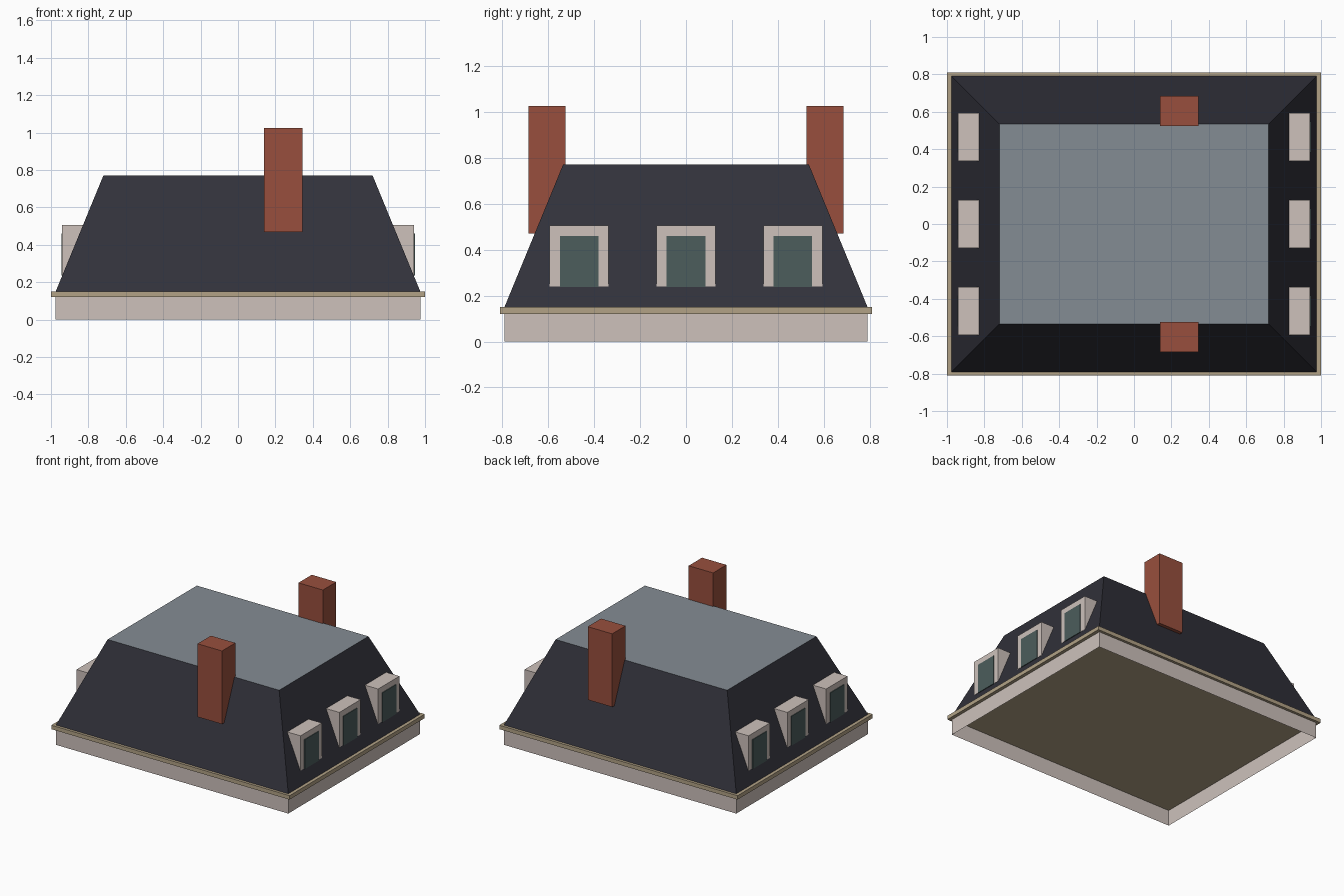
import bpy, bmesh

if "Cube" in bpy.data.objects:
    bpy.data.objects.remove(bpy.data.objects["Cube"])


def material(name, rgb):
    """Flat material from an 8-bit sRGB colour."""
    col = [((c / 255 + 0.055) / 1.055) ** 2.4 for c in rgb] + [1]
    m = bpy.data.materials.new(name)
    m.use_nodes = True
    m.diffuse_color = col
    m.node_tree.nodes["Principled BSDF"].inputs["Base Color"].default_value = col
    return m


plaster = material("pale plaster", (205, 193, 187))
stone = material("tan stone", (178, 162, 134))
slate = material("dark slate", (49, 49, 58))
lead = material("grey lead", (132, 140, 148))
brick = material("red brick", (152, 79, 61))
glass = material("teal glass", (76, 93, 92))


def frustum(name, lower, upper, z0, z1, mats, capped=True):
    """Block between two (x0, x1, y0, y1) rectangles; second material goes on top."""
    bm = bmesh.new()
    rings = []
    for (x0, x1, y0, y1), z in ((lower, z0), (upper, z1)):
        rings.append([bm.verts.new((x, y, z))
                      for x, y in ((x0, y0), (x1, y0), (x1, y1), (x0, y1))])
    low, top = rings
    for i in range(4):
        j = (i + 1) % 4
        bm.faces.new((low[i], low[j], top[j], top[i]))
    if capped:
        bm.faces.new(low[::-1])
        bm.faces.new(top).material_index = len(mats) - 1
    mesh = bpy.data.meshes.new(name)
    bm.to_mesh(mesh)
    bm.free()
    for m in mats:
        mesh.materials.append(m)
    ob = bpy.data.objects.new(name, mesh)
    bpy.context.scene.collection.objects.link(ob)
    return ob


def box(name, x0, x1, y0, y1, z0, z1, mat, capped=True):
    rect = (min(x0, x1), max(x0, x1), min(y0, y1), max(y0, y1))
    return frustum(name, rect, rect, z0, z1, [mat], capped)


# Walls are an open shell below the eaves slab
box("walls", -0.975, 0.975, -0.79, 0.79, 0, 0.12, plaster, capped=False)
box("eaves", -1, 1, -0.81, 0.81, 0.12, 0.15, stone)

# Steep mansard slopes with a flat lead top
frustum("mansard_roof", (-0.975, 0.975, -0.79, 0.79),
        (-0.72, 0.72, -0.535, 0.535), 0.15, 0.77, [slate, lead])

# Chimneys on the front and back slopes
for side, s in (("front", -1), ("back", 1)):
    box(side + "_chimney", 0.14, 0.345, s * 0.525, s * 0.685, 0.47, 1.025, brick)

# Three dormers with windows on each side
for side, s in (("left", 1), ("right", -1)):
    for place, y in (("front", -0.465), ("middle", 0), ("back", 0.465)):
        label = f"{side}_{place}_dormer"
        box(label, s * 0.8, s * 0.94, y - 0.128, y + 0.128, 0.24, 0.505, plaster)
        box(label + "_window", s * 0.92, s * 0.945, y - 0.084, y + 0.084,
            0.237, 0.46, glass)
